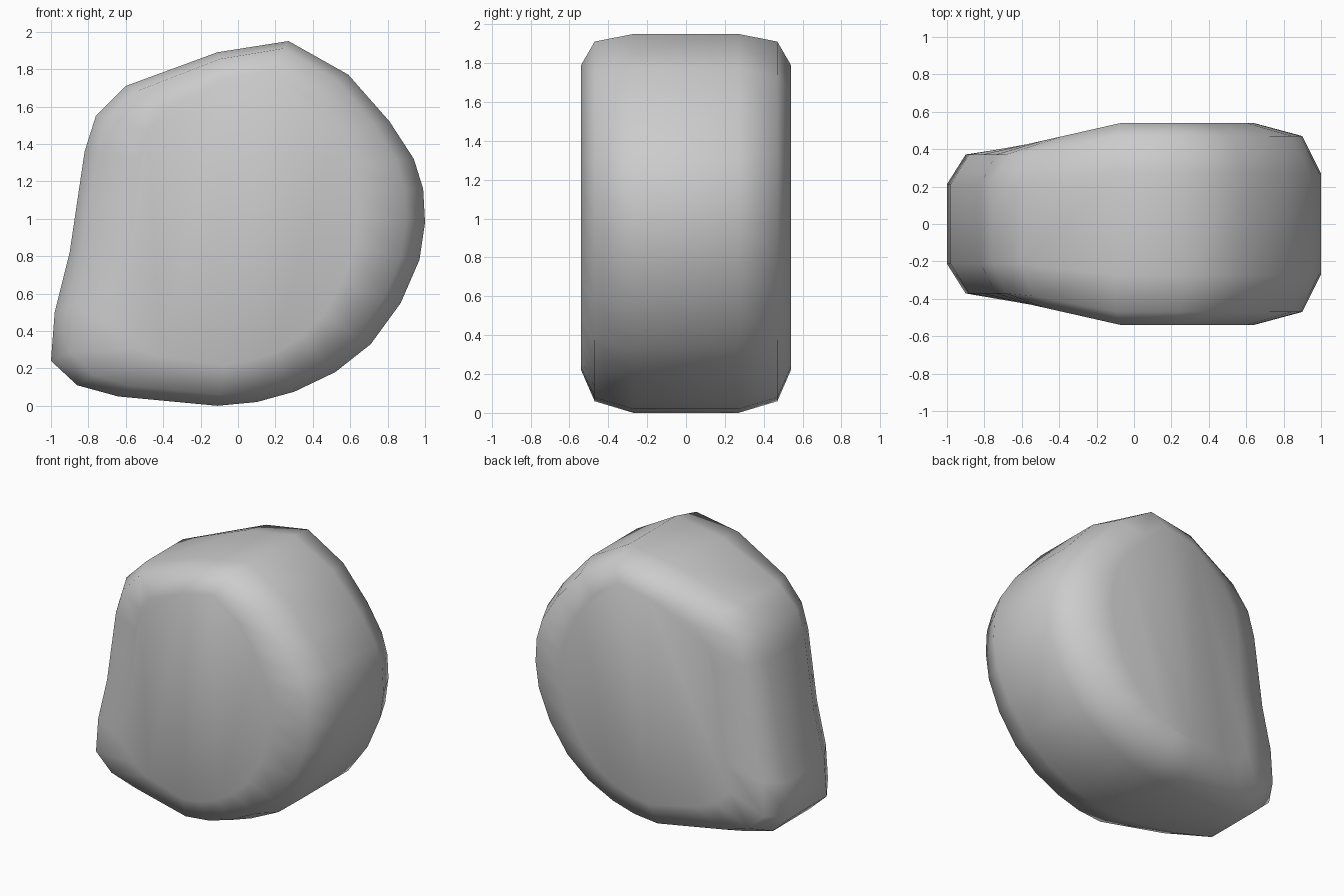
import bpy, bmesh

if "Cube" in bpy.data.objects:
    bpy.data.objects.remove(bpy.data.objects["Cube"])

# Widest outline of the stone, seen from the front (x, z), clockwise
OUTLINE = [(-1, .24), (-.98, .5), (-.9, .82), (-.82, 1.36), (-.76, 1.55), (-.6, 1.71),
           (-.11, 1.89), (.27, 1.95), (.59, 1.77), (.81, 1.52), (.94, 1.32), (.99, 1.16),
           (1, .98), (.97, .78), (.87, .55), (.71, .33), (.52, .18), (.3, .075),
           (.1, .02), (-.11, 0), (-.64, .05), (-.86, .11)]
FOLD_TOP, FOLD_BOTTOM = 6, 19

# Rings from the waist to the flat face: half depth, x scale, z scale, z offset
RINGS = [(.27, 1, 1, 0), (.47, .9, .949, .06), (.54, .64, .805, .22)]


def half_depth(depth, x, ring):
    """The stone gets thinner towards its left side."""
    if ring == 2:
        return depth - .226 * max(0, -.07 - x)
    t = min(1, max(0, (-.11 - x) / .5))
    return depth * (1 - .21 * t)


bm = bmesh.new()


def make_ring(side, ring):
    depth, sx, sz, oz = RINGS[ring]
    return [bm.verts.new((x * sx, side * half_depth(depth, x * sx, ring), z * sz + oz))
            for x, z in OUTLINE]


# Front rings then back rings
rings = [make_ring(-1, i) for i in (2, 1, 0)] + [make_ring(1, i) for i in (0, 1, 2)]
n = len(OUTLINE)
for a, b in zip(rings, rings[1:]):
    for i in range(n):
        j = (i + 1) % n
        bm.faces.new((a[i], a[j], b[j], b[i]))

# Front and back faces, folded where the taper starts
for r in (rings[0], rings[-1]):
    bm.faces.new(r[FOLD_TOP:FOLD_BOTTOM + 1])
    bm.faces.new(r[FOLD_BOTTOM:] + r[:FOLD_TOP + 1])

bmesh.ops.recalc_face_normals(bm, faces=bm.faces)
for f in bm.faces:
    f.smooth = True
mesh = bpy.data.meshes.new("stone")
bm.to_mesh(mesh)
bm.free()
stone = bpy.data.objects.new("stone", mesh)
bpy.context.collection.objects.link(stone)
